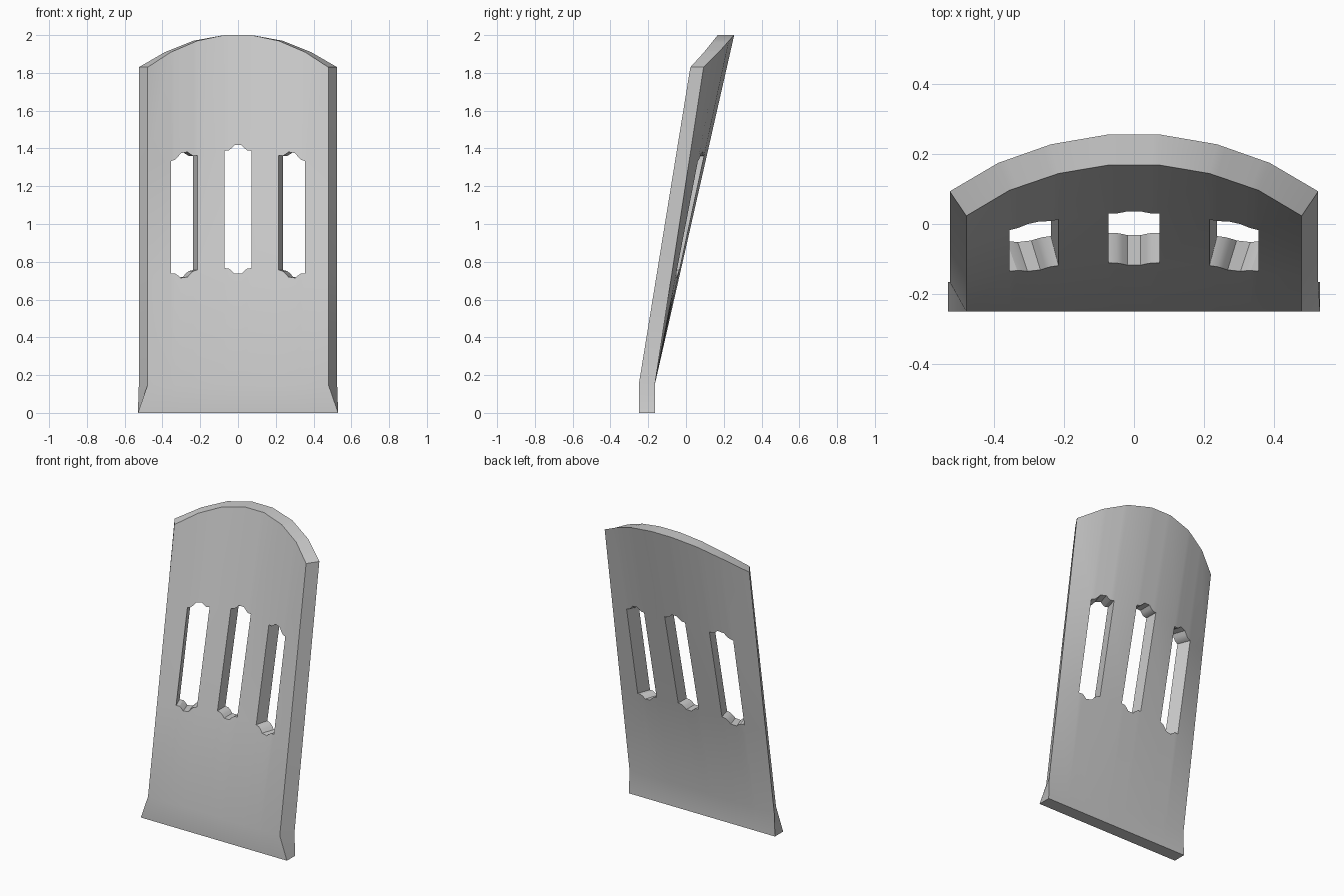
import bpy
import bmesh

cube = bpy.data.objects.get("Cube")
if cube:
    bpy.data.objects.remove(cube, do_unlink=True)

BEND = 0.15  # height where the upright foot turns into the leaning panel

# Half of the columns, centre outwards:
# front x, front top y, back x, back top y, top z, slot bottom z, slot top z
half = [
    (0.072, 0.168, 0.074, 0.255, 2.00, 0.767, 1.387),
    (0.215, 0.144, 0.237, 0.227, 1.97, 0.757, 1.363),
    (0.355, 0.096, 0.387, 0.174, 1.91, 0.737, 1.333),
    (0.478, 0.023, 0.525, 0.093, 1.83, 0.720, 1.310),
]
columns = [(-c[0], c[1], -c[2], *c[3:]) for c in reversed(half)] + half

# Stepped slot ends: position across the slot, share of the step height
notch = [(0.16, 0.1), (0.27, 0.5), (0.37, 1.0), (0.63, 1.0), (0.73, 0.5), (0.84, 0.1)]
STEP = 0.03

# Insert the slot end points into every second gap between columns
stations = []
for i, col in enumerate(columns):
    slotted = i in (1, 3, 5)
    stations.append((col, slotted))
    if slotted:
        for u, rise in notch:
            c = [a + (b - a) * u for a, b in zip(col, columns[i + 1])]
            c[5] -= STEP * rise
            c[6] += STEP * rise
            stations.append((c, True))

bm = bmesh.new()


def make_sheet(x_id, y_id, foot_y, foot_half_width):
    """One side of the panel, flat at the foot and curved at the top."""
    grid = []
    for n, (c, _) in enumerate(stations):
        outer = n in (0, len(stations) - 1)
        foot_x = foot_half_width * (1 if c[x_id] > 0 else -1) if outer else c[x_id]
        line = [bm.verts.new((foot_x, foot_y, 0))]
        for z in (BEND, c[5], c[6], c[4]):
            t = (z - BEND) / (c[4] - BEND)
            line.append(bm.verts.new((c[x_id], foot_y + (c[y_id] - foot_y) * t, z)))
        grid.append(line)
    for n in range(len(grid) - 1):
        a, b = grid[n], grid[n + 1]
        for r in range(4):
            if not (r == 2 and stations[n][1]):
                bm.faces.new((a[r], b[r], b[r + 1], a[r + 1]))
    return [v for line in grid for v in line]


front = make_sheet(0, 1, -0.25, 0.53)
front_rim = [e for e in bm.edges if e.is_boundary]
back = make_sheet(2, 3, -0.165, 0.53)

# Outer rim and slot walls join the two sheets
partner = dict(zip(front, back))
for e in front_rim:
    a, b = e.verts
    bm.faces.new((a, b, partner[b], partner[a]))
bmesh.ops.recalc_face_normals(bm, faces=bm.faces[:])

mesh = bpy.data.meshes.new("curved_backrest")
bm.to_mesh(mesh)
bm.free()
panel = bpy.data.objects.new("curved_backrest", mesh)
bpy.context.collection.objects.link(panel)

# Plain grey material
grey = bpy.data.materials.new("light_grey")
grey.use_nodes = True
colour = (0.6, 0.6, 0.6, 1)
grey.diffuse_color = colour
grey.node_tree.nodes["Principled BSDF"].inputs["Base Color"].default_value = colour
mesh.materials.append(grey)

bpy.ops.object.select_all(action="DESELECT")
panel.select_set(True)
bpy.context.view_layer.objects.active = panel
bpy.ops.object.shade_smooth_by_angle(angle=0.52)
